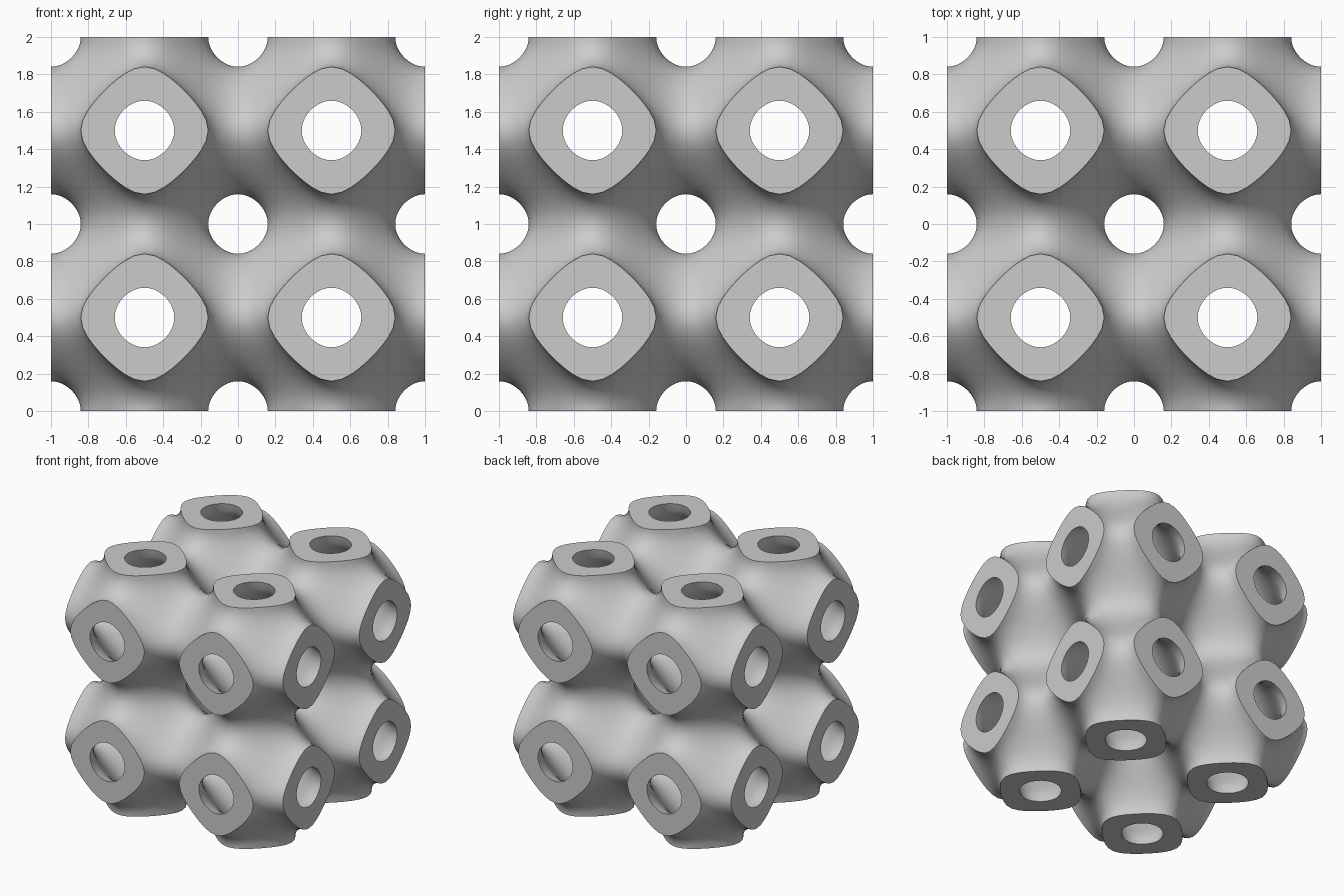
import bpy
import bmesh
import math
from itertools import product
from mathutils import Vector

if "Cube" in bpy.data.objects:
    bpy.data.objects.remove(bpy.data.objects["Cube"], do_unlink=True)

LEVEL = 0.54     # half thickness of the wall, as a field value
HALF = 0.5       # half the size of one cell
SIDE = 12        # steps along each side of a neck's square footprint
RINGS = 10       # rings from a neck's rim to its footprint


def field(p):
    return sum(math.cos(2 * math.pi * c) for c in p)


def hit(start, direction, level):
    """Point on a ray where the falling field reaches the level."""
    low, high = 0.0, HALF
    for _ in range(40):
        mid = (low + high) / 2
        if field(start + direction * mid) > level:
            low = mid
        else:
            high = mid
    return start + direction * high


# Square loop around a neck axis, corner to corner
loop = []
for quarter in range(4):
    for i in range(SIDE):
        a, b = 2 * i / SIDE - 1, -1
        for _ in range(quarter):
            a, b = -b, a
        loop.append(Vector((1, a, b)))


def neck_rings(level):
    """Rings of one neck wall, from the footprint out to the rim."""
    wall = Vector((HALF, 0, 0))
    rims = [hit(wall, Vector((0, d.y, d.z)), level) / HALF for d in loop]
    return [[hit(Vector(), d.lerp(rim, r / RINGS), level)
             for d, rim in zip(loop, rims)] for r in range(RINGS + 1)]


outer = neck_rings(-LEVEL)
inner = neck_rings(LEVEL)


def add_strip(bm, rings, place):
    rows = [[bm.verts.new(place(p)) for p in ring] for ring in rings]
    for low, high in zip(rows, rows[1:]):
        for i in range(len(low)):
            bm.faces.new((low[i - 1], low[i], high[i], high[i - 1]))


# Eight cells, each with six hollow necks; only outward necks get a flat end
bm = bmesh.new()
for cell in product((-1, 1), repeat=3):
    centre = Vector(cell) * HALF + Vector((0, 0, 1))
    for axis, sign in product(range(3), (-1, 1)):
        def place(p):
            q = Vector()
            q[axis] = sign * p.x
            q[(axis + 1) % 3] = p.y
            q[(axis + 2) % 3] = p.z
            return centre + q

        add_strip(bm, outer, place)
        add_strip(bm, inner, place)
        if cell[axis] == sign:
            add_strip(bm, [outer[-1], inner[-1]], place)

bmesh.ops.remove_doubles(bm, verts=bm.verts[:], dist=0.0005)
bmesh.ops.recalc_face_normals(bm, faces=bm.faces[:])
mesh = bpy.data.meshes.new("lattice_shell")
bm.to_mesh(mesh)
bm.free()

# One plain grey
grey = bpy.data.materials.new("light_grey")
grey.use_nodes = True
colour = (0.6, 0.6, 0.6, 1)
grey.diffuse_color = colour
grey.node_tree.nodes["Principled BSDF"].inputs["Base Color"].default_value = colour
mesh.materials.append(grey)

shell = bpy.data.objects.new("lattice_shell", mesh)
bpy.context.collection.objects.link(shell)
bpy.ops.object.select_all(action="DESELECT")
shell.select_set(True)
bpy.context.view_layer.objects.active = shell
bpy.ops.object.shade_smooth_by_angle(angle=math.radians(40))
